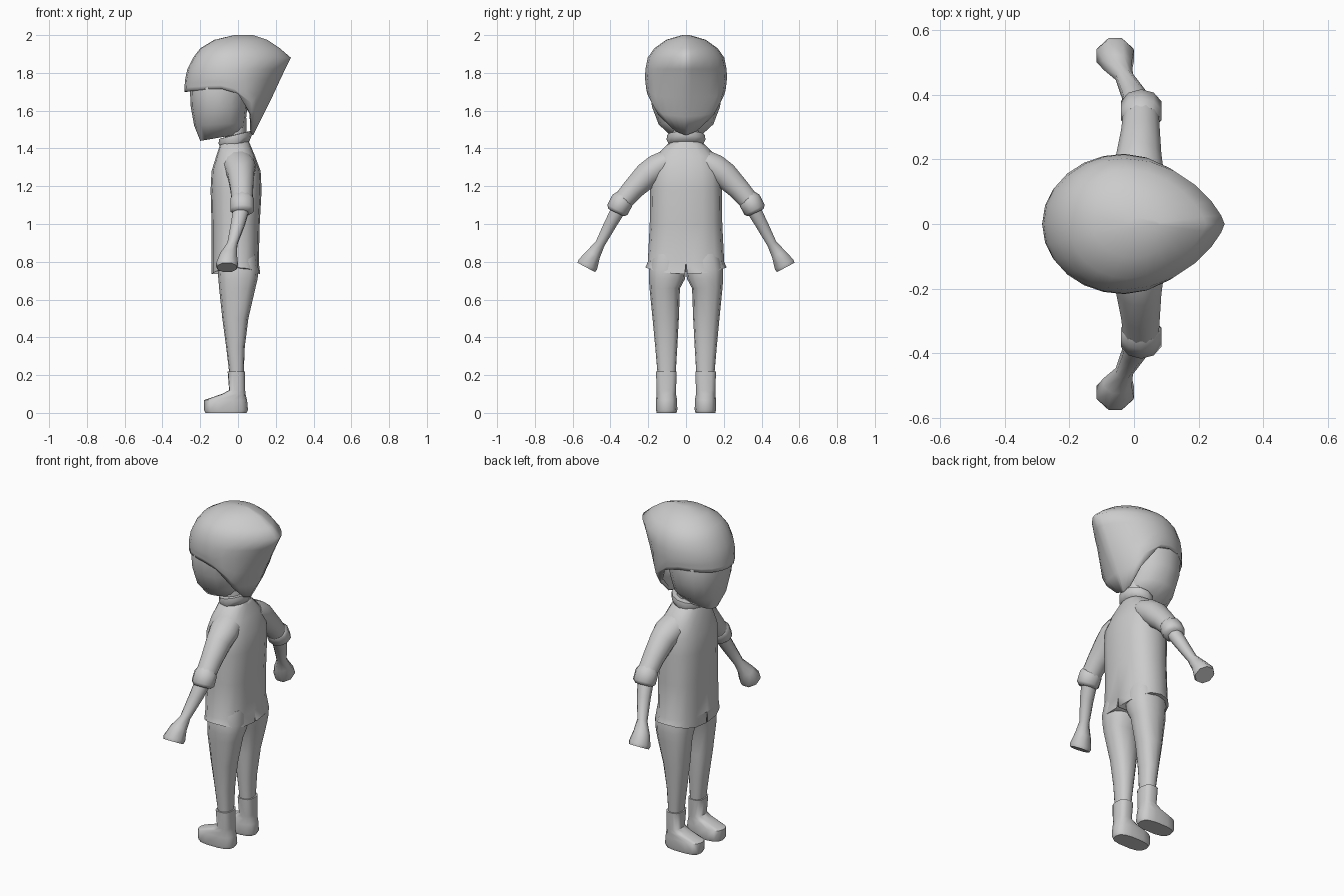
import bpy, bmesh, math
from mathutils import Vector

cube = bpy.data.objects.get("Cube")
if cube:
    bpy.data.objects.remove(cube)

grey = bpy.data.materials.new("plain_grey")
grey.use_nodes = True
TONE = (0.6, 0.6, 0.6, 1)
grey.diffuse_color = TONE
grey.node_tree.nodes["Principled BSDF"].inputs["Base Color"].default_value = TONE


def loft(name, rings, caps=True, mirror=False, angle=60):
    """Skin a list of equal closed rings into one smooth object."""
    bm = bmesh.new()
    rows = [[bm.verts.new(p) for p in ring] for ring in rings]
    n = len(rows[0])
    for a, b in zip(rows, rows[1:]):
        for i in range(n):
            j = (i + 1) % n
            bm.faces.new((a[i], a[j], b[j], b[i]))
    if caps:
        bm.faces.new(rows[0])
    if caps or name == "hair":
        bm.faces.new(rows[-1])
    bmesh.ops.recalc_face_normals(bm, faces=bm.faces)
    mesh = bpy.data.meshes.new(name)
    bm.to_mesh(mesh)
    bm.free()
    mesh.materials.append(grey)
    obj = bpy.data.objects.new(name, mesh)
    bpy.context.collection.objects.link(obj)
    bpy.ops.object.select_all(action='DESELECT')
    obj.select_set(True)
    bpy.context.view_layer.objects.active = obj
    bpy.ops.object.shade_smooth_by_angle(angle=math.radians(angle))
    if mirror:
        mod = obj.modifiers.new("mirror", 'MIRROR')
        mod.use_axis = (False, True, False)
        mod.use_mirror_merge = False
    return obj


def power(v, e):
    return math.copysign(abs(v) ** e, v)


def flat_ring(z, x0, x1, y0, y1, n=16, e=0.8, slope=0, lift=0):
    """Level rounded ring, optionally tilted along x or lifted at its sides."""
    ring = []
    for i in range(n):
        t = 2 * math.pi * i / n
        x = (x0 + x1) / 2 + (x1 - x0) / 2 * power(math.cos(t), e)
        y = (y0 + y1) / 2 + (y1 - y0) / 2 * power(math.sin(t), e)
        ring.append((x, y, z + slope * (x - x0) + lift * math.sin(t) ** 2))
    return ring


def limb(path, n=8):
    """Rings square to a path: x, y, z, radius along x, radius across."""
    rings = []
    for k, (x, y, z, rx, rt) in enumerate(path):
        a, b = path[max(k - 1, 0)], path[min(k + 1, len(path) - 1)]
        d = Vector((0, b[1] - a[1], b[2] - a[2])).normalized()
        side = Vector((0, -d.z, d.y))
        ring = []
        for i in range(n):
            t = 2 * math.pi * (i + 0.5) / n
            ring.append(Vector((x + rx * math.cos(t), y, z)) + side * rt * math.sin(t))
        rings.append(ring)
    return rings


def interp(table, z):
    """Blend the rows of a profile table at height z."""
    for a, b in zip(table, table[1:]):
        if z <= b[0]:
            f = max(0, (z - a[0]) / (b[0] - a[0]))
            return [p + (q - p) * f for p, q in zip(a[1:], b[1:])]
    return table[-1][1:]


# Shirt body: height, front, back, half width
shirt_profile = [(0.80, -0.14, 0.11, 0.202), (1.0, -0.14, 0.115, 0.192),
                 (1.18, -0.145, 0.125, 0.19), (1.28, -0.14, 0.12, 0.185),
                 (1.36, -0.115, 0.09, 0.16), (1.42, -0.095, 0.065, 0.1),
                 (1.44, -0.08, 0.055, 0.07)]
shirt_rings = [flat_ring(0.735, -0.14, 0.118, -0.215, 0.215, lift=0.035)]
shirt_rings += [flat_ring(z, f, b, -w, w) for z, f, b, w in shirt_profile]
shirt = loft("shirt", shirt_rings)

# Narrow slit in the hem, front and back
slit = loft("hem_slit_cutter", [[(x, 0.01, 0.7), (x, 0, 0.8), (x, -0.01, 0.7)] for x in (-0.4, 0.4)])
cut = shirt.modifiers.new("slit", 'BOOLEAN')
cut.operation = 'DIFFERENCE'
cut.object = slit
bpy.context.view_layer.objects.active = shirt
bpy.ops.object.modifier_apply(modifier="slit")
bpy.data.objects.remove(slit)

# Collar and neck
loft("collar", [flat_ring(z, -0.085 - g, 0.055 + g, -0.085 - g, 0.085 + g, n=12, e=1, slope=0.25)
                for z, g in ((1.40, 0.005), (1.425, 0.018), (1.45, 0.015), (1.455, 0))])
loft("neck", [flat_ring(z, -0.07, 0.045, -0.07, 0.07, n=12, e=1) for z in (1.4, 1.56)])

# Sleeves, rolled cuffs, forearms with hands
loft("sleeves", limb([(0.0, 0.1, 1.33, 0.085, 0.065), (0.01, 0.15, 1.3, 0.085, 0.074),
                      (0.015, 0.205, 1.26, 0.072, 0.072), (0.02, 0.28, 1.185, 0.062, 0.06),
                      (0.022, 0.345, 1.11, 0.056, 0.053)], 12), mirror=True)
loft("cuffs", limb([(0.022, 0.325, 1.14, 0.055, 0.05), (0.022, 0.337, 1.125, 0.066, 0.06),
                    (0.022, 0.363, 1.075, 0.066, 0.06), (0.022, 0.37, 1.06, 0.05, 0.045)], 10),
     mirror=True)
loft("forearms_and_hands", limb([(0.02, 0.35, 1.09, 0.047, 0.042), (0.0, 0.4, 1.0, 0.04, 0.036),
                                 (-0.03, 0.455, 0.895, 0.029, 0.028), (-0.05, 0.49, 0.84, 0.047, 0.042),
                                 (-0.058, 0.52, 0.785, 0.062, 0.06), (-0.058, 0.528, 0.77, 0.055, 0.057)]),
     mirror=True)

# Trouser legs: height, front, back, inner, outer
leg_profile = [(0.84, -0.11, 0.1, 0, 0.18), (0.76, -0.108, 0.108, 0, 0.197),
               (0.71, -0.104, 0.104, 0.005, 0.197), (0.66, -0.1, 0.092, 0.032, 0.193),
               (0.5, -0.083, 0.055, 0.038, 0.177), (0.35, -0.063, 0.036, 0.046, 0.163),
               (0.2, -0.045, 0.03, 0.055, 0.15)]
loft("trouser_legs", [flat_ring(*row, n=12) for row in leg_profile], mirror=True)

# Boots
boot_profile = [(0.22, -0.055, 0.038, 0.048, 0.16), (0.12, -0.047, 0.038, 0.052, 0.156),
                (0.1, -0.085, 0.04, 0.052, 0.156), (0.068, -0.18, 0.048, 0.046, 0.16),
                (0.015, -0.18, 0.053, 0.045, 0.16), (0, -0.172, 0.045, 0.05, 0.156)]
loft("boots", [flat_ring(*row, n=14, e=0.7) for row in boot_profile], mirror=True)

# Face, with the jaw rising towards the neck
face_profile = [(1.44, -0.2, 0.03, 0.07, 0.17), (1.52, -0.232, 0.04, 0.145, 0.06),
                (1.62, -0.25, 0.05, 0.18, 0), (1.72, -0.255, 0.07, 0.195, 0),
                (1.8, -0.23, 0.1, 0.18, 0)]
loft("head", [flat_ring(z, f, b, -w, w, e=0.9, slope=s) for z, f, b, w, s in face_profile])

# Hair cap: height, front, middle, back, half width
hair_profile = [(1.47, -0.1, 0.065, 0.08, 0.035), (1.5, -0.12, 0.06, 0.095, 0.085),
                (1.56, -0.2, 0.05, 0.125, 0.145), (1.65, -0.28, 0.04, 0.17, 0.196),
                (1.71, -0.285, -0.02, 0.2, 0.21), (1.77, -0.279, -0.03, 0.226, 0.217),
                (1.82, -0.268, -0.03, 0.25, 0.215), (1.88, -0.238, -0.03, 0.28, 0.203),
                (1.93, -0.2, -0.02, 0.222, 0.168), (1.975, -0.125, 0, 0.155, 0.105),
                (2.0, -0.02, 0.02, 0.08, 0.02)]
COLUMNS = 24


def hair_point(i, z):
    t = 2 * math.pi * i / COLUMNS
    front, mid, back, w = interp(hair_profile, z)
    c, s = math.cos(t), math.sin(t)
    x = mid + c * (back - mid if c > 0 else mid - front)
    return x, w * power(s, 1.5 if c > 0 else 0.95), z


def hair_edge(i):
    """Lower edge height: low nape, steep temples, straight fringe."""
    c = math.cos(2 * math.pi * i / COLUMNS)
    return interp([(-1, 1.7), (-0.3, 1.72), (0, 1.69), (0.27, 1.57), (0.5, 1.49), (1, 1.47)], c)[0]


hair_rows = []
for f in (0, 0.33, 0.67):
    hair_rows.append([hair_point(i, hair_edge(i) + f * (1.77 - hair_edge(i))) for i in range(COLUMNS)])
for row in hair_profile[5:]:
    hair_rows.append([hair_point(i, row[0]) for i in range(COLUMNS)])
hair = loft("hair", hair_rows, caps=False, angle=75)
shell = hair.modifiers.new("thickness", 'SOLIDIFY')
shell.thickness = 0.015
shell.offset = -1
